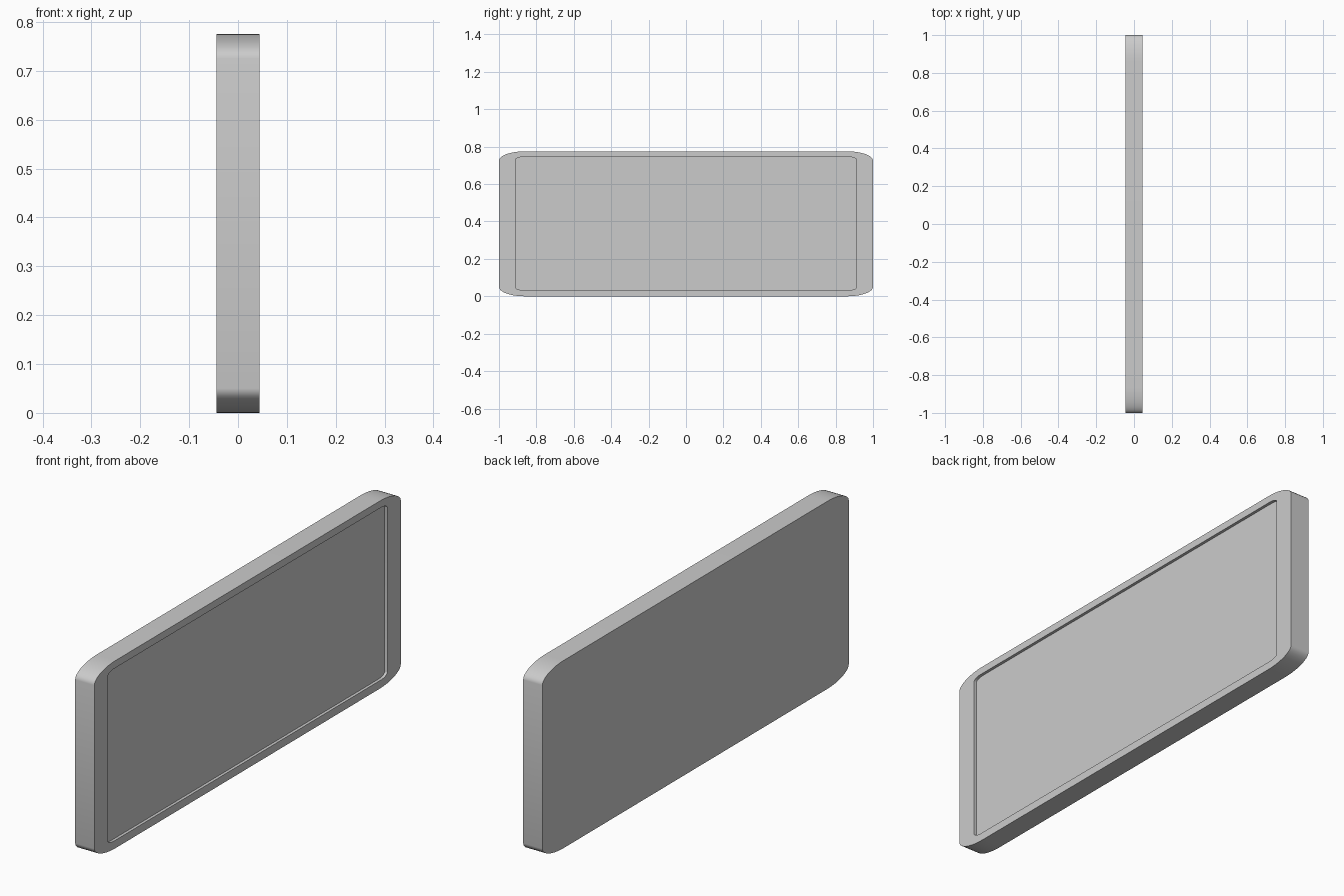
import bpy, bmesh
from math import cos, sin, pi

if "Cube" in bpy.data.objects:
    bpy.data.objects.remove(bpy.data.objects["Cube"])

HALF_T = 0.044   # half thickness along x
DEPTH = 0.012    # depth of the front recess
SEG = 10         # segments per rounded corner


def outline(x, half_y, z0, z1, ry, rz):
    """Rounded rectangle with elliptical corners in the y-z plane."""
    pts = []
    corners = [(1, z1 - rz), (-1, z1 - rz), (-1, z0 + rz), (1, z0 + rz)]
    for i, (side, cz) in enumerate(corners):
        for k in range(SEG + 1):
            a = (i + k / SEG) * pi / 2
            pts.append((x, side * (half_y - ry) + ry * cos(a), cz + rz * sin(a)))
    return pts


bm = bmesh.new()
outer = (1.0, 0.0, 0.775, 0.14, 0.05)
inner = (0.912, 0.033, 0.745, 0.042, 0.016)

# back edge, front edge, recess lip, recess floor
loops = [[bm.verts.new(p) for p in outline(x, *shape)] for x, shape in (
    (-HALF_T, outer), (HALF_T, outer), (HALF_T, inner), (HALF_T - DEPTH, inner))]
for a, b in zip(loops, loops[1:]):
    n = len(a)
    for i in range(n):
        j = (i + 1) % n
        bm.faces.new((a[i], a[j], b[j], b[i]))
bm.faces.new(loops[0][::-1])
bm.faces.new(loops[-1])
bmesh.ops.recalc_face_normals(bm, faces=bm.faces)

mesh = bpy.data.meshes.new("recessed_panel")
bm.to_mesh(mesh)
bm.free()
panel = bpy.data.objects.new("recessed_panel", mesh)
bpy.context.collection.objects.link(panel)

# smooth rounded corners, sharp rims
bpy.context.view_layer.objects.active = panel
panel.select_set(True)
bpy.ops.object.shade_smooth_by_angle(angle=pi / 6)
